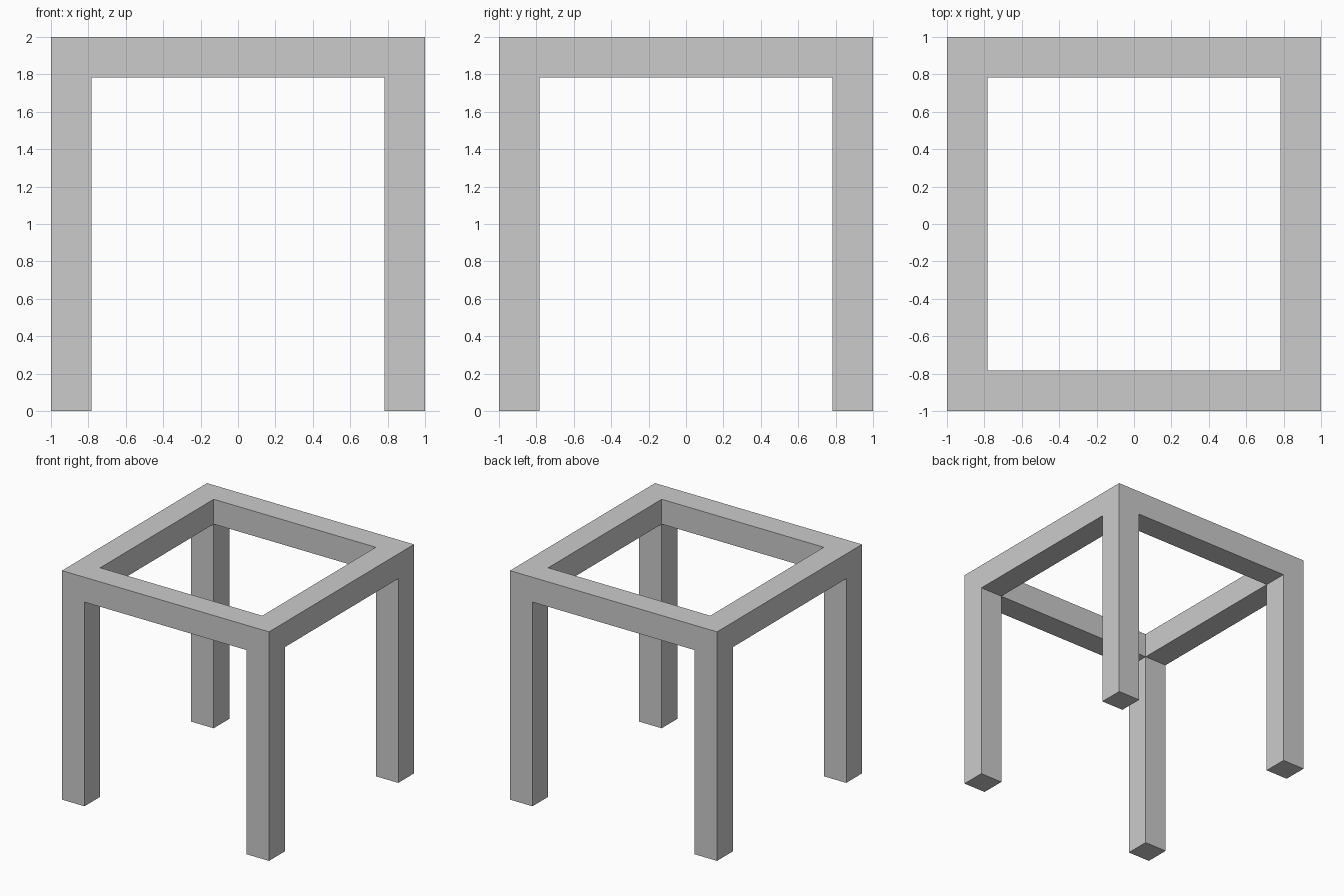
import bpy
import bmesh
from itertools import product

if "Cube" in bpy.data.objects:
    bpy.data.objects.remove(bpy.data.objects["Cube"])

T = 0.217                                  # bar thickness
XY = [-1, -1 + T, 1 - T, 1]                # grid lines in plan
Z = [0, 2 - T, 2]                          # floor, underside of frame, top


def filled(i, j, k):
    """Legs fill the corner cells; the top frame fills all but the centre."""
    if not (0 <= i < 3 and 0 <= j < 3 and 0 <= k < 2):
        return False
    if k == 0:
        return i != 1 and j != 1
    return (i, j) != (1, 1)


bm = bmesh.new()
verts = {}


def vert(c):
    if c not in verts:
        verts[c] = bm.verts.new((XY[c[0]], XY[c[1]], Z[c[2]]))
    return verts[c]


# Skin every filled cell wherever it borders an empty one
for cell in product(range(3), range(3), range(2)):
    if not filled(*cell):
        continue
    for axis, side in product(range(3), (0, 1)):
        nb = list(cell)
        nb[axis] += 2 * side - 1
        if filled(*nb):
            continue
        u, v = (axis + 1) % 3, (axis + 2) % 3
        loop = []
        for du, dv in ((0, 0), (1, 0), (1, 1), (0, 1)):
            c = list(cell)
            c[axis] += side
            c[u] += du
            c[v] += dv
            loop.append(vert(tuple(c)))
        bm.faces.new(loop if side else loop[::-1])

# One continuous open frame with four legs
mesh = bpy.data.meshes.new("table_frame")
bm.to_mesh(mesh)
bm.free()
bpy.context.collection.objects.link(bpy.data.objects.new("table_frame", mesh))
